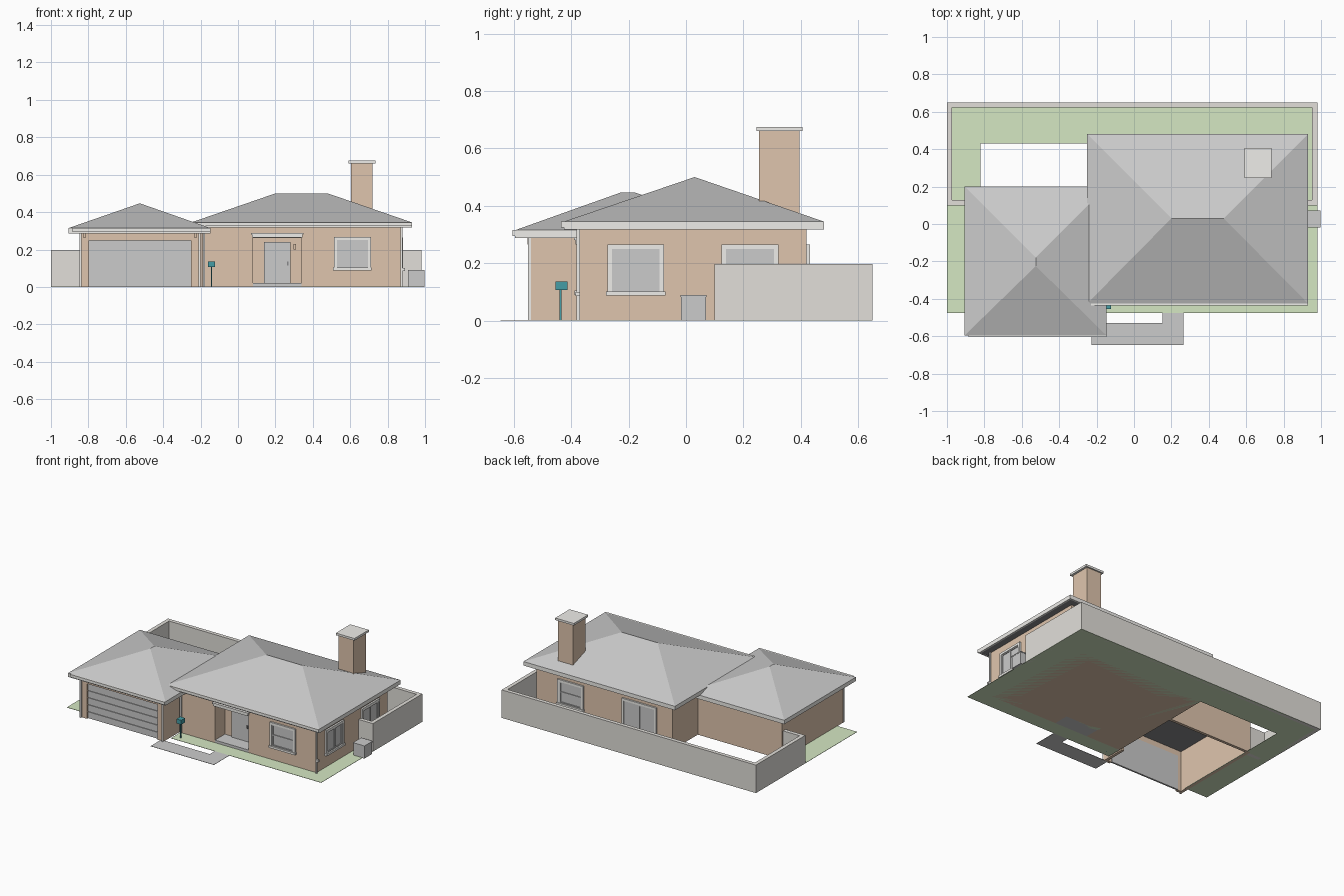
import bpy, bmesh, math
from mathutils import Matrix, Vector

if "Cube" in bpy.data.objects:
    bpy.data.objects.remove(bpy.data.objects["Cube"])


def material(name, rgb):
    m = bpy.data.materials.new(name)
    m.diffuse_color = (*rgb, 1)
    m.use_nodes = True
    m.node_tree.nodes["Principled BSDF"].inputs["Base Color"].default_value = m.diffuse_color
    return m


TAN = material("tan_stucco", (0.74, 0.56, 0.42))
PALE = material("pale_trim", (0.86, 0.85, 0.82))
STONE = material("stone_wall", (0.76, 0.74, 0.70))
GRASS = material("grass", (0.66, 0.80, 0.54))
TEAL = material("teal", (0.06, 0.34, 0.38))
DARK = material("dark_grey", (0.25, 0.25, 0.26))


def finish(name, bm, mat=None):
    bmesh.ops.recalc_face_normals(bm, faces=bm.faces)
    me = bpy.data.meshes.new(name)
    bm.to_mesh(me)
    bm.free()
    if mat:
        me.materials.append(mat)
    ob = bpy.data.objects.new(name, me)
    bpy.context.collection.objects.link(ob)
    return ob


def boxes(name, specs, mat=None, matrix=None):
    """One object from boxes given as (x0, x1, y0, y1, z0, z1)."""
    bm = bmesh.new()
    for x0, x1, y0, y1, z0, z1 in specs:
        mid = Vector((x0 + x1, y0 + y1, z0 + z1)) / 2
        size = Matrix.Diagonal((x1 - x0, y1 - y0, z1 - z0, 1))
        bmesh.ops.create_cube(bm, size=1, matrix=Matrix.Translation(mid) @ size)
    if matrix:
        bmesh.ops.transform(bm, matrix=matrix, verts=bm.verts)
    return finish(name, bm, mat)


def prism(name, pts, z0, z1, mat=None):
    """Extrude a plan outline upwards."""
    bm = bmesh.new()
    f = bm.faces.new([bm.verts.new((x, y, z0)) for x, y in pts])
    top = bmesh.ops.extrude_face_region(bm, geom=[f])["geom"]
    bmesh.ops.translate(bm, vec=(0, 0, z1 - z0),
                        verts=[v for v in top if isinstance(v, bmesh.types.BMVert)])
    return finish(name, bm, mat)


def hip_roof(prefix, x0, x1, y0, y1, ze, zr, ridge):
    """Hipped roof with a fascia ring, soffit and front gutter."""
    bm = bmesh.new()
    a, b, c, d = [bm.verts.new((x, y, ze)) for x, y in
                  ((x0, y0), (x1, y0), (x1, y1), (x0, y1))]
    r, s = [bm.verts.new((*p, zr)) for p in ridge]
    if ridge[0][0] != ridge[1][0]:       # ridge along x
        faces = [(a, b, s, r), (b, c, s), (c, d, r, s), (d, a, r)]
    else:                                # ridge along y
        faces = [(a, b, r), (b, c, s, r), (c, d, s), (d, a, r, s)]
    for f in faces + [(d, c, b, a)]:
        bm.faces.new(f)
    finish(prefix + "_roof", bm)
    t, zb = 0.012, ze - 0.028
    boxes(prefix + "_fascia", [
        (x0, x1, y0, y0 + t, zb, ze), (x0, x1, y1 - t, y1, zb, ze),
        (x0, x0 + t, y0 + t, y1 - t, zb, ze), (x1 - t, x1, y0 + t, y1 - t, zb, ze)], PALE)
    boxes(prefix + "_soffit", [(x0 + t, x1 - t, y0 + t, y1 - t, zb + .002, zb + .008)], DARK)
    boxes(prefix + "_gutter", [(x0 + .02, x1, y0 - .01, y0, ze - .02, ze)], PALE)


def window(name, cx, cy, angle, w, z0, z1, upright=True):
    """Framed two-pane window; outward is local -y, turned by angle."""
    m = Matrix.Translation((cx, cy, 0)) @ Matrix.Rotation(math.radians(angle), 4, 'Z')
    h, t, o = w / 2, 0.016, -0.012
    boxes(name + "_frame", [
        (-h, -h + t, o, .005, z0, z1), (h - t, h, o, .005, z0, z1),
        (-h + t, h - t, o, .005, z1 - t, z1),
        (-h - .004, h + .004, o - .006, .005, z0 - .003, z0 + .012)], PALE, m)
    zm, u, b = (z0 + z1) / 2, h - t, z0 + .012
    bar = (-.004, .004, -.008, .005, b, z1 - t) if upright else (-u, u, -.008, .005, zm - .004, zm + .004)
    boxes(name + "_sash", [
        bar, (-u, -u + .007, -.008, .005, b, z1 - t), (u - .007, u, -.008, .005, b, z1 - t),
        (-u, u, -.008, .005, b, b + .007), (-u, u, -.008, .005, z1 - t - .007, z1 - t)], None, m)
    boxes(name + "_glass", [(-u, u, -.003, .004, b, z1 - t)], None, m)


# Lawn wraps the house and leaves the garage and patio open; path in front
prism("lawn", [(-1, -.475), (-.82, -.475), (-.82, .43), (-.19, .43), (-.19, -.475),
               (.98, -.475), (.98, .65), (-1, .65)], 0, .002, GRASS)
prism("front_path", [(-.227, -.647), (.265, -.647), (.265, -.475), (.152, -.475),
                     (.152, -.53), (-.227, -.53)], 0, .002)

# Main house with a recessed entry
prism("main_walls", [(-.19, -.37), (.08, -.37), (.08, -.26), (.34, -.26), (.34, -.37),
                     (.87, -.37), (.87, .42), (-.19, .42)], 0, .325, TAN)
boxes("entry_header", [(.08, .34, -.37, -.26, .262, .325)], TAN)
boxes("entry_lintel", [(.075, .345, -.385, -.37, .265, .287)], PALE)
boxes("entry_lintel_cap", [(.07, .35, -.39, -.37, .280, .289)], PALE)
boxes("porch_floor", [(.08, .34, -.37, -.26, 0, .02)])
boxes("front_door", [(.14, .28, -.272, -.26, .02, .24)])
boxes("door_handle", [(.262, .27, -.28, -.272, .115, .135)], DARK)
boxes("entry_lamp", [(.297, .31, -.275, -.26, .20, .23)], TAN)
hip_roof("main", -.25, .93, -.425, .48, .345, .50, [(.20, .03), (.48, .03)])

# Garage shell, open below
boxes("garage_walls", [
    (-.845, -.825, -.54, .14, 0, .30), (-.825, -.19, .12, .14, 0, .30),
    (-.22, -.20, -.52, -.36, 0, .30), (-.825, -.797, -.54, -.52, 0, .30),
    (-.25, -.20, -.54, -.52, 0, .30), (-.797, -.25, -.54, -.52, .247, .30)], TAN)
dz = .247 / 5
boxes("garage_door", [(-.797, -.25, -.522, -.515, 0, .247)] +
      [(-.797, -.25, -.527, -.522, i * dz, (i + 1) * dz - .005) for i in range(5)])
boxes("garage_lamps", [(x - .008, x + .008, -.552, -.54, .265, .288) for x in (-.82, -.228)], TAN)
hip_roof("garage", -.905, -.148, -.595, .20, .315, .447, [(-.525, -.225), (-.525, -.18)])

# Windows and the rear sliding door
window("front_window", .612, -.37, 0, .198, .092, .268, upright=False)
window("right_window_front", .87, -.175, 90, .198, .09, .265)
window("right_window_back", .87, .223, 90, .198, .09, .265)
window("back_window", .60, .42, 180, .20, .09, .265, upright=False)
window("rear_sliding_door", .065, .42, 180, .27, .005, .265)

# Chimney
boxes("chimney", [(.603, .72, .255, .395, .31, .66)], TAN)
boxes("chimney_cap", [(.59, .735, .245, .405, .66, .675)], PALE)

# Yard wall with short returns to the house
t = .027
boxes("yard_wall", [
    (-1, .98, .65 - t, .65, 0, .197), (-1, -1 + t, .10, .65 - t, 0, .197),
    (.98 - t, .98, .10, .65 - t, 0, .197), (-1 + t, -.845, .10, .10 + t, 0, .197),
    (.87, .98 - t, .10, .10 + t, 0, .197)], STONE)

# Downspouts, tap, cooling unit, mailbox
boxes("downspouts", [(x - .005, x + .005, y - .006, y + .005, 0, z) for x, y, z in
      ((-.842, -.545, .29), (-.205, -.545, .29), (-.182, -.375, .32), (.874, -.375, .32))], PALE)
boxes("tap", [(.875, .892, -.385, -.37, .085, .10)], PALE)
boxes("cooling_unit", [(.91, .996, -.017, .07, 0, .087)])
boxes("cooling_unit_lid", [(.908, .998, -.019, .072, .083, .09)])
boxes("mailbox_post", [(-.145, -.138, -.44, -.433, 0, .107)], TEAL)
boxes("mailbox", [(-.16, -.124, -.455, -.412, .106, .137)], TEAL)
